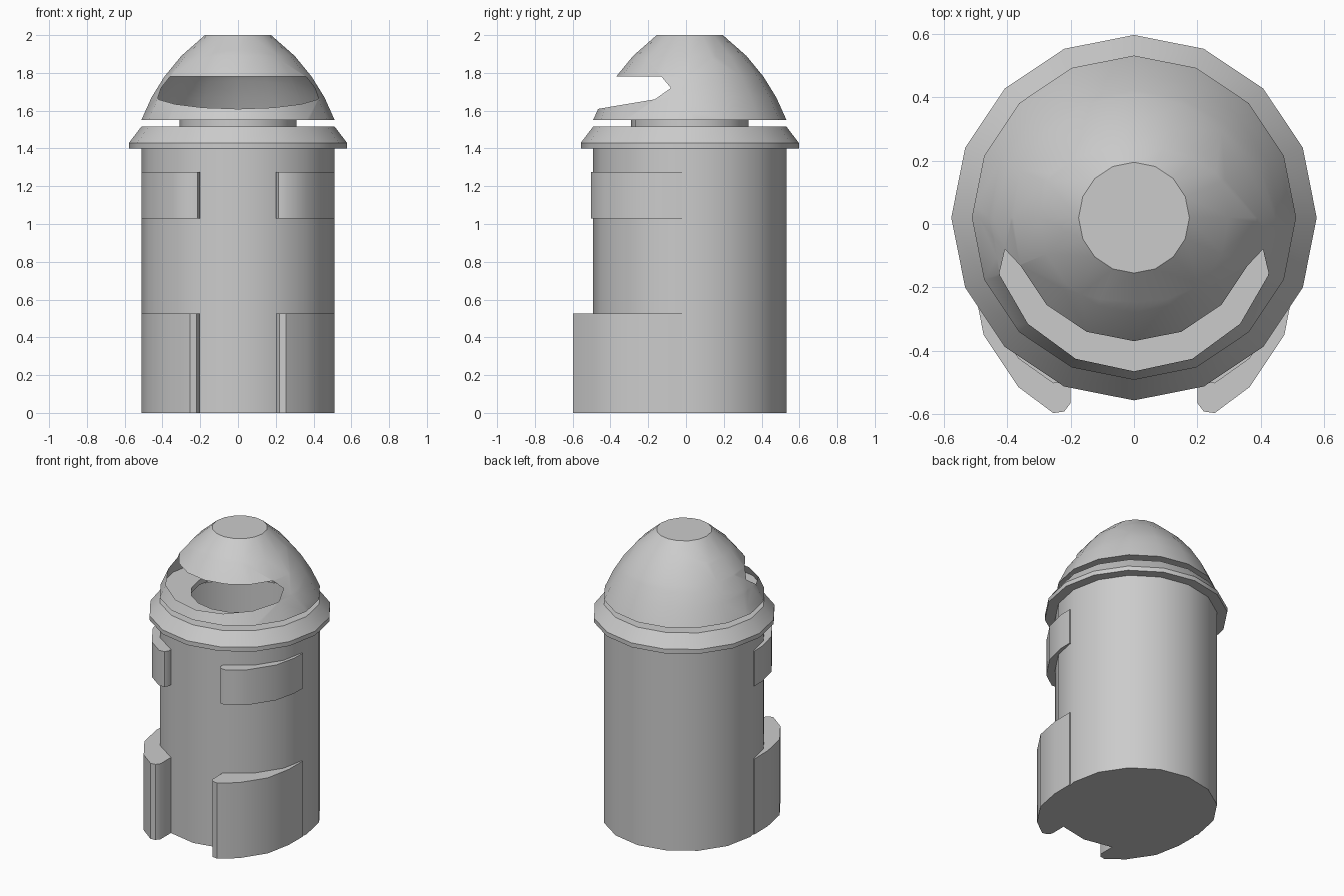
import bpy, bmesh, math
from mathutils import Vector

if "Cube" in bpy.data.objects:
    bpy.data.objects.remove(bpy.data.objects["Cube"])

SIDES, CY = 16, 0.02          # low-poly round parts share one axis


def finish(name, bm, angle=30):
    me = bpy.data.meshes.new(name)
    bm.to_mesh(me)
    bm.free()
    ob = bpy.data.objects.new(name, me)
    bpy.context.collection.objects.link(ob)
    bpy.ops.object.select_all(action='DESELECT')
    ob.select_set(True)
    bpy.context.view_layer.objects.active = ob
    bpy.ops.object.shade_smooth_by_angle(angle=math.radians(angle))
    return ob


def lathe(profile, cap_bottom=False, cap_top=False):
    """Revolve (radius, z) points into an outward-facing shell."""
    bm = bmesh.new()
    rings = []
    for r, z in profile:
        rings.append([bm.verts.new((r * math.cos(a), CY + r * math.sin(a), z))
                      for a in (2 * math.pi * i / SIDES for i in range(SIDES))])
    for lo, hi in zip(rings, rings[1:]):
        for i in range(SIDES):
            j = (i + 1) % SIDES
            bm.faces.new((lo[i], lo[j], hi[j], hi[i]))
    if cap_bottom:
        bm.faces.new(rings[0][::-1])
    if cap_top:
        bm.faces.new(rings[-1])
    return bm


def side_pads(name, outline, z0, z1):
    """Extrude a plan outline and mirror it to the other side."""
    bm = bmesh.new()
    face = bm.faces.new([bm.verts.new((x, y, z0)) for x, y in outline])
    ext = bmesh.ops.extrude_face_region(bm, geom=[face], use_keep_orig=True)
    top = [v for v in ext['geom'] if isinstance(v, bmesh.types.BMVert)]
    bmesh.ops.translate(bm, vec=(0, 0, z1 - z0), verts=top)
    bmesh.ops.recalc_face_normals(bm, faces=bm.faces[:])
    ob = finish(name, bm, 40)
    ob.modifiers.new("mirror", 'MIRROR')


# Main body, collar and neck (hollow, open into each other)
finish("body", lathe([(0.512, 0), (0.512, 1.40)], cap_bottom=True))
finish("collar", lathe([(0.512, 1.40), (0.577, 1.40), (0.577, 1.43),
                        (0.512, 1.515), (0.31, 1.515)]))
finish("neck", lathe([(0.31, 1.515), (0.31, 1.55)]))
finish("dome_floor", lathe([(0.31, 1.55), (0.512, 1.55)]))

# Dome with a wrap-around window; the window outline is a side view (y, z)
bm = lathe([(0.512, 1.55), (0.458, 1.67), (0.39, 1.78), (0.30, 1.89),
            (0.175, 2.0)], cap_top=True)
window = [(-0.70, 1.57), (-0.165, 1.66), (-0.08, 1.72), (-0.13, 1.78), (-0.70, 1.78)]
planes = []
for (y0, z0), (y1, z1) in zip(window, window[1:]):
    co, no = Vector((0, y0, z0)), Vector((0, z1 - z0, y0 - y1)).normalized()
    planes.append((co, no))
    bmesh.ops.bisect_plane(bm, geom=bm.verts[:] + bm.edges[:] + bm.faces[:],
                           dist=1e-5, plane_co=co, plane_no=no)
hole = [f for f in bm.faces
        if all((f.calc_center_median() - co).dot(no) < 0 for co, no in planes)]
bmesh.ops.delete(bm, geom=hole, context='FACES')
finish("dome", bm)

# Raised pads on both front sides
inner = [(0.495, -0.02), (0.45, -0.17), (0.35, -0.32), (0.20, -0.435)]
side_pads("lower_pads", [(0.20, -0.565), (0.22, -0.592), (0.255, -0.597), (0.365, -0.515),
                         (0.475, -0.35), (0.51, -0.17), (0.512, -0.02)] + inner, 0, 0.525)
side_pads("upper_pads", [(0.20, -0.475), (0.215, -0.50), (0.255, -0.503), (0.365, -0.425),
                         (0.475, -0.26), (0.51, -0.11), (0.512, -0.02)] + inner, 1.03, 1.275)
